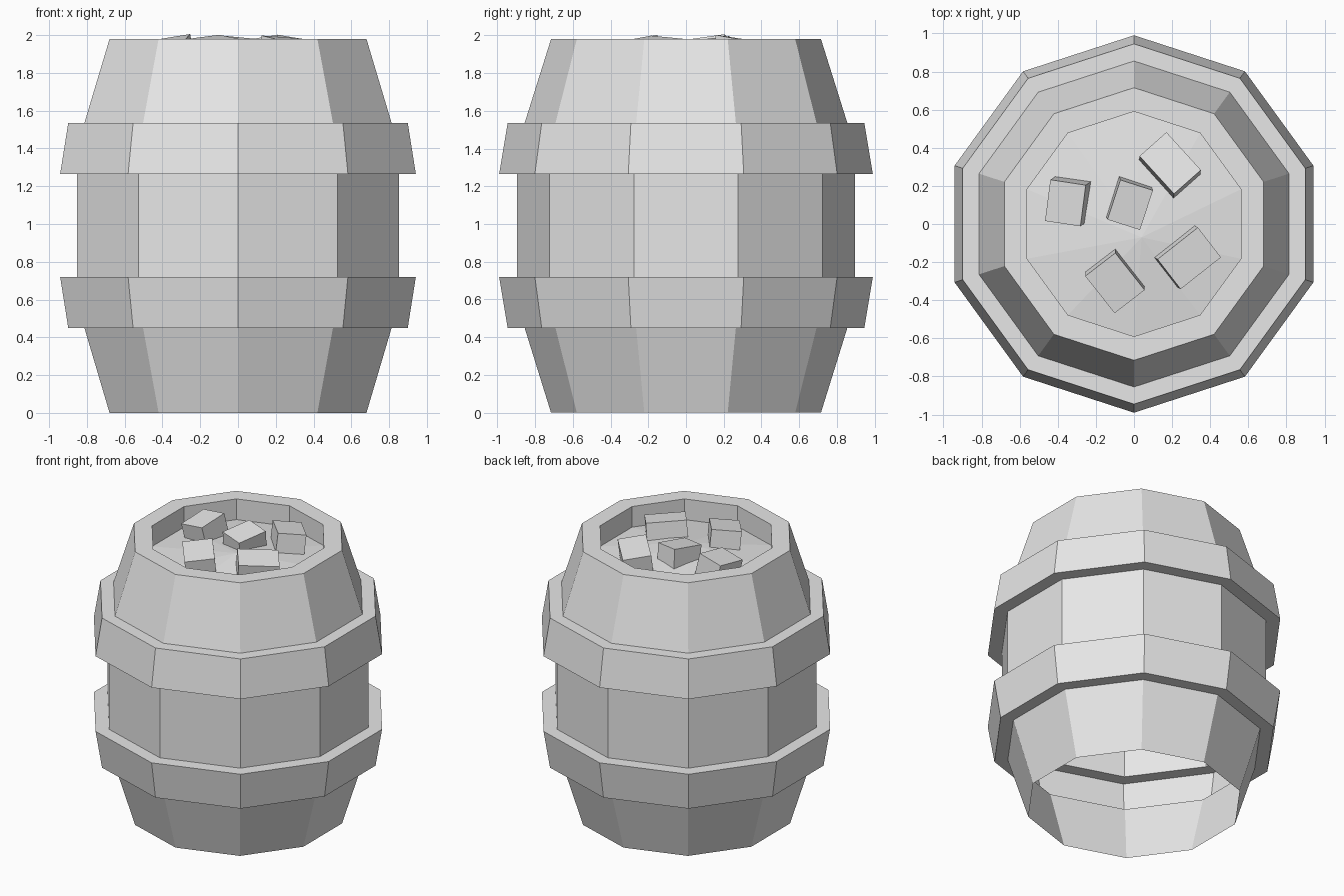
import bpy
import bmesh
from math import cos, sin, tau, pi, radians
from mathutils import Matrix, Vector

cube = bpy.data.objects.get("Cube")
if cube:
    bpy.data.objects.remove(cube, do_unlink=True)

SIDES = 10

# Single flat grey
grey = bpy.data.materials.new("light_grey")
grey.use_nodes = True
colour = (0.8, 0.8, 0.8, 1)
grey.diffuse_color = colour
grey.node_tree.nodes["Principled BSDF"].inputs["Base Color"].default_value = colour


def make_object(name, bm):
    bmesh.ops.recalc_face_normals(bm, faces=bm.faces)
    mesh = bpy.data.meshes.new(name)
    bm.to_mesh(mesh)
    bm.free()
    mesh.materials.append(grey)
    obj = bpy.data.objects.new(name, mesh)
    bpy.context.collection.objects.link(obj)
    return obj


def ring(bm, radius, z):
    angles = [pi / 2 + tau * i / SIDES for i in range(SIDES)]
    return [bm.verts.new((radius * cos(a), radius * sin(a), z)) for a in angles]


# Barrel shell: open underneath, hoops stepped out of the wall, rim and well on top
profile = [
    (0.715, 0), (0.855, 0.45),
    (0.945, 0.45), (0.99, 0.72),
    (0.895, 0.72), (0.895, 1.265),
    (0.99, 1.265), (0.945, 1.535),
    (0.855, 1.535), (0.715, 1.98),
    (0.59, 1.98), (0.59, 1.83),
]
bm = bmesh.new()
rings = [ring(bm, r, z) for r, z in profile]
for low, high in zip(rings, rings[1:]):
    for i in range(SIDES):
        j = (i + 1) % SIDES
        bm.faces.new((low[i], low[j], high[j], high[i]))

# Shallow off-centre mound that closes the well
peak = bm.verts.new((0.04, -0.07, 1.9))
for i in range(SIDES):
    bm.faces.new((rings[-1][i], rings[-1][(i + 1) % SIDES], peak))
make_object("barrel", bm)

# Loose chunks: top centre, footprint, turn in degrees, lean
chunks = [
    ((0.19, 0.32), (0.27, 0.19), -48, (0.02, 0.17)),
    ((-0.36, 0.11), (0.19, 0.22), -8, (-0.18, -0.12)),
    ((-0.02, 0.10), (0.18, 0.22), -18, (0.05, -0.14)),
    ((-0.10, -0.31), (0.25, 0.2), -52, (0, -0.17)),
    ((0.29, -0.18), (0.27, 0.2), 38, (0.14, -0.08)),
]
HEIGHT = 0.2
for n, (top, size, turn, lean) in enumerate(chunks, 1):
    normal = Vector((*lean, 1)).normalized()
    tilt = Vector((0, 0, 1)).rotation_difference(normal).to_matrix().to_4x4()
    place = (Matrix.Translation((*top, 1.975)) @ tilt
             @ Matrix.Rotation(radians(turn), 4, "Z")
             @ Matrix.Translation((0, 0, -HEIGHT / 2))
             @ Matrix.Diagonal((*size, HEIGHT, 1)))
    bm = bmesh.new()
    bmesh.ops.create_cube(bm, size=1, matrix=place)
    make_object(f"chunk_{n}", bm)
